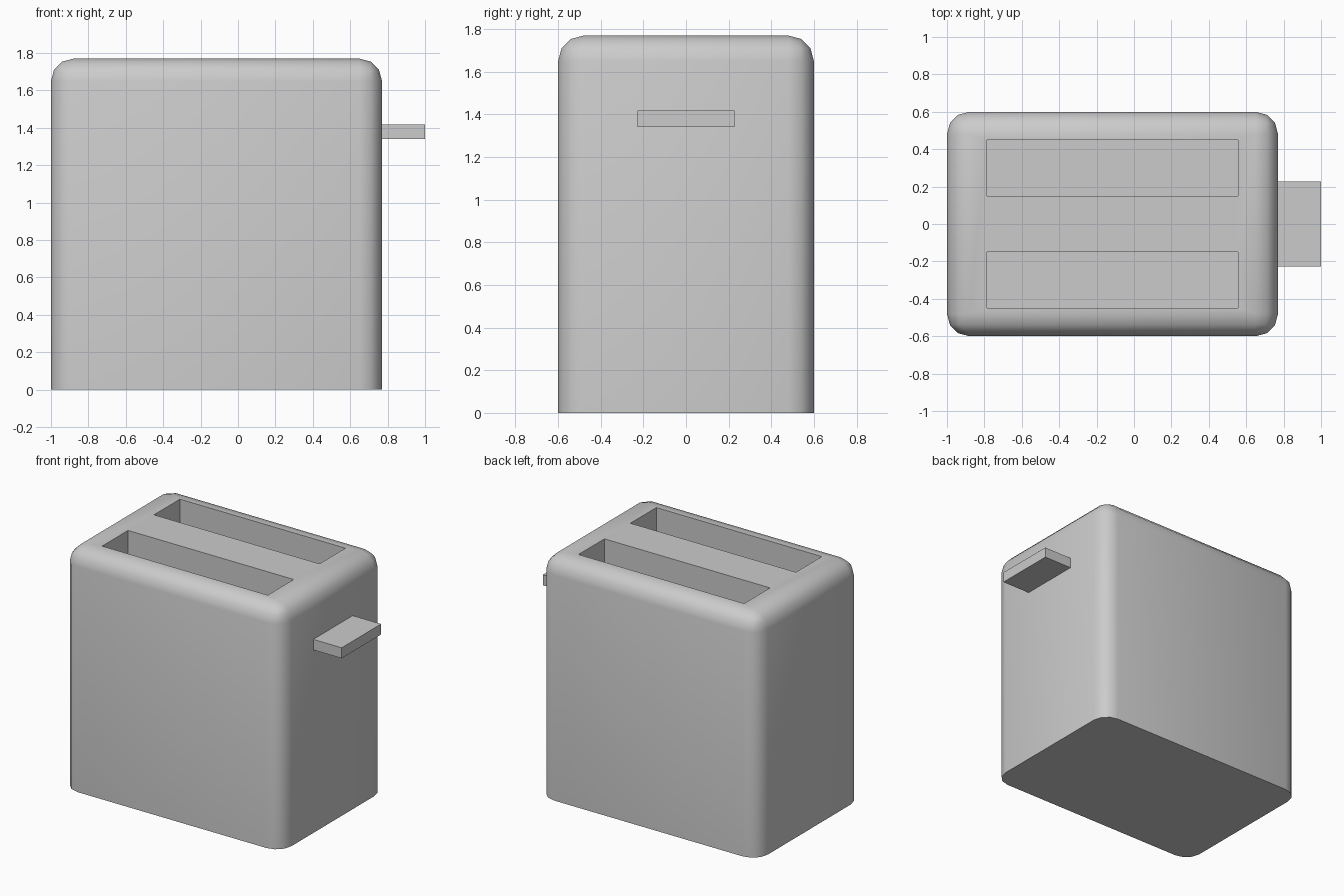
import bpy, bmesh, math
from mathutils import Vector

if "Cube" in bpy.data.objects:
    bpy.data.objects.remove(bpy.data.objects["Cube"])


def box(name, lo, hi):
    """Axis-aligned box between two corners."""
    lo, hi = Vector(lo), Vector(hi)
    bm = bmesh.new()
    bmesh.ops.create_cube(bm, size=1)
    for v in bm.verts:
        v.co = Vector(a * b for a, b in zip(v.co, hi - lo)) + (lo + hi) / 2
    mesh = bpy.data.meshes.new(name)
    bm.to_mesh(mesh)
    bm.free()
    obj = bpy.data.objects.new(name, mesh)
    bpy.context.collection.objects.link(obj)
    return obj


# Housing: every edge rounded except those of the flat bottom
body = box("toaster_body", (-1, -0.6, 0), (0.77, 0.6, 1.77))
bm = bmesh.new()
bm.from_mesh(body.data)
edges = [e for e in bm.edges if any(v.co.z > 0.1 for v in e.verts)]
bmesh.ops.bevel(bm, geom=edges, offset=0.12, segments=3, profile=0.5,
                affect='EDGES')
bm.to_mesh(body.data)
bm.free()

# Two bread slots cut into the top
bpy.context.view_layer.objects.active = body
body.select_set(True)
for y in (-0.3, 0.3):
    cutter = box("slot_cutter", (-0.786, y - 0.15, 0.35), (0.556, y + 0.15, 2))
    cutter.hide_render = True
    mod = body.modifiers.new("slot", 'BOOLEAN')
    mod.operation = 'DIFFERENCE'
    mod.solver = 'EXACT'
    mod.object = cutter
    bpy.ops.object.modifier_apply(modifier=mod.name)
    bpy.data.objects.remove(cutter)
bpy.ops.object.shade_smooth_by_angle(angle=math.radians(35))

# Push-down lever on the right side
box("lever", (0.76, -0.228, 1.341), (1, 0.228, 1.418))
